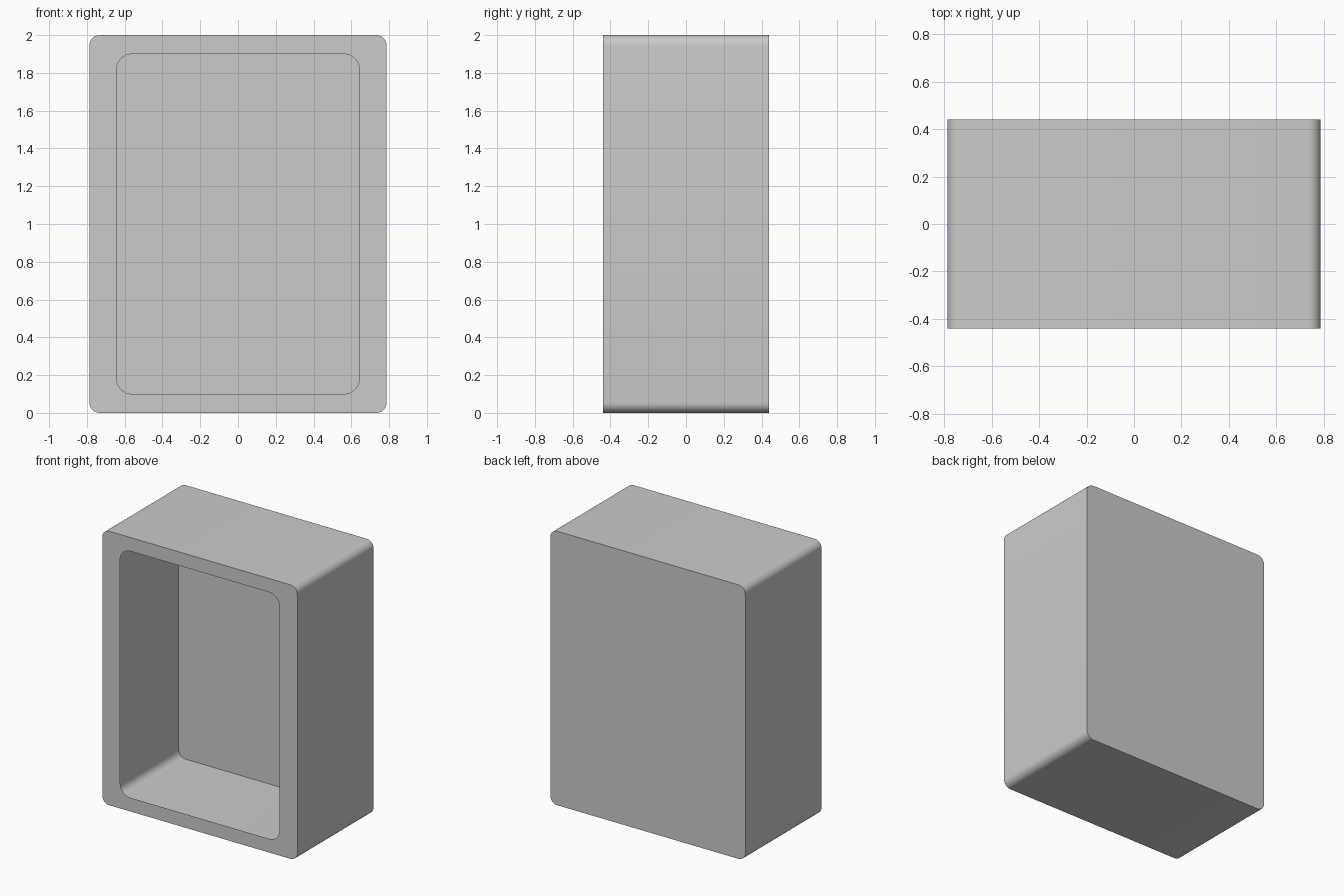
import bpy, bmesh, math

if "Cube" in bpy.data.objects:
    bpy.data.objects.remove(bpy.data.objects["Cube"])

W, D = 0.787, 0.44          # outer half width, half depth
SEG = 8


def rounded_loop(bm, x0, x1, z0, z1, r, y):
    """Ring of vertices around a rounded rectangle in the XZ plane."""
    verts = []
    corners = [(x1 - r, z1 - r), (x0 + r, z1 - r), (x0 + r, z0 + r), (x1 - r, z0 + r)]
    for i, (cx, cz) in enumerate(corners):
        for s in range(SEG + 1):
            a = math.pi / 2 * (i + s / SEG)
            verts.append(bm.verts.new((cx + r * math.cos(a), y, cz + r * math.sin(a))))
    return verts


def bridge(bm, a, b):
    n = len(a)
    for i in range(n):
        j = (i + 1) % n
        bm.faces.new((a[i], a[j], b[j], b[i]))


bm = bmesh.new()
# Thin hollow shell: back panel, side walls and flat front rim around the opening
rings = [rounded_loop(bm, -W, W, 0, 2, 0.055, D),
         rounded_loop(bm, -W, W, 0, 2, 0.055, -D),
         rounded_loop(bm, -0.644, 0.644, 0.1, 1.9, 0.085, -D)]
bm.faces.new(reversed(rings[0]))
for a, b in zip(rings, rings[1:]):
    bridge(bm, a, b)
# Make normals consistent and outward
bmesh.ops.recalc_face_normals(bm, faces=bm.faces)
back = max(bm.faces, key=lambda f: f.calc_center_median().y)
if back.normal.y < 0:
    bmesh.ops.reverse_faces(bm, faces=bm.faces)

mesh = bpy.data.meshes.new("open_box")
bm.to_mesh(mesh)
bm.free()
box = bpy.data.objects.new("open_box", mesh)
bpy.context.collection.objects.link(box)
bpy.context.view_layer.objects.active = box
box.select_set(True)
bpy.ops.object.shade_smooth_by_angle(angle=math.radians(30))
